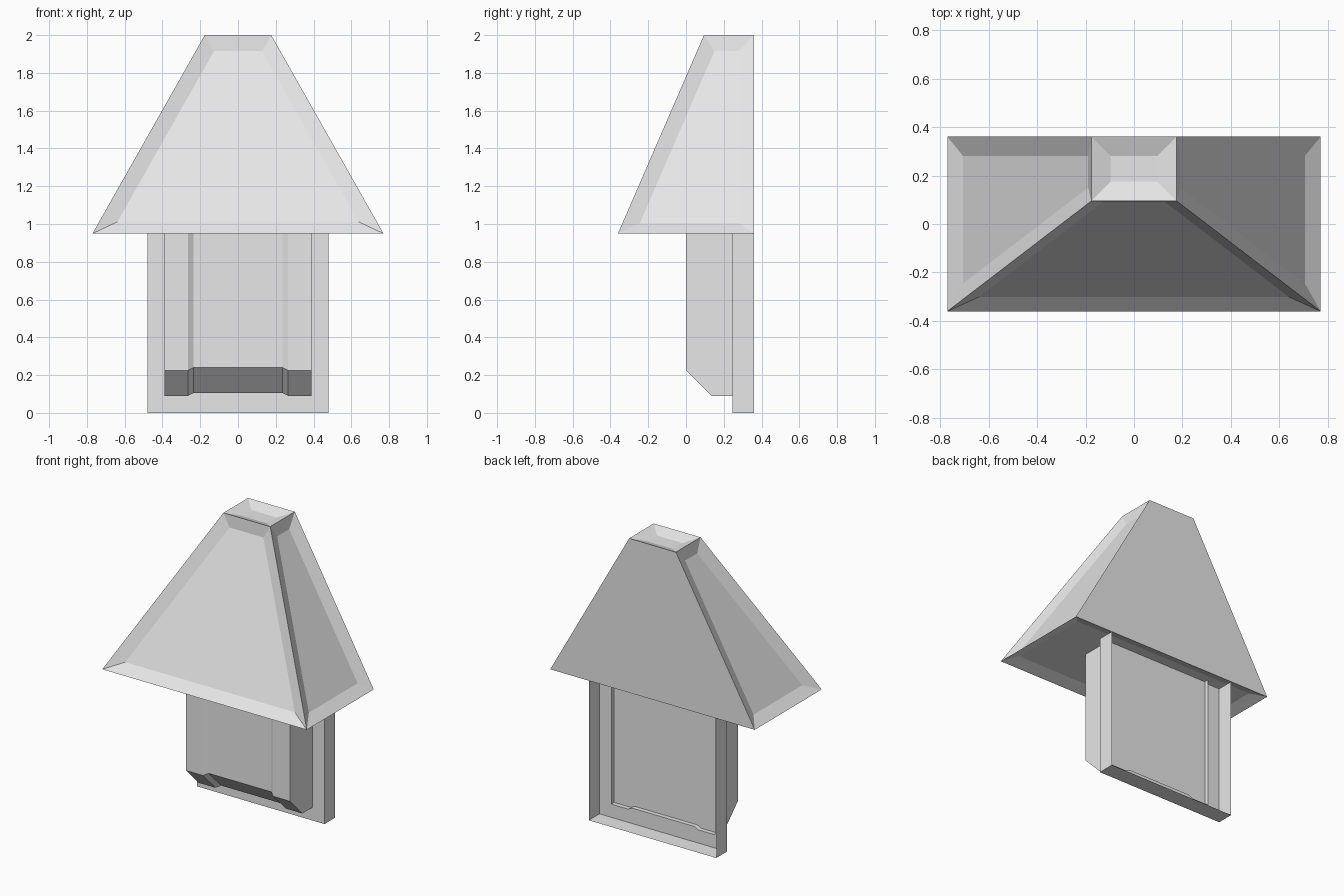
import bpy
import bmesh

cube = bpy.data.objects.get("Cube")
if cube:
    bpy.data.objects.remove(cube, do_unlink=True)

GREY = (0.8, 0.8, 0.8, 1.0)
mat = bpy.data.materials.new("light_grey")
mat.use_nodes = True
mat.diffuse_color = GREY
mat.node_tree.nodes["Principled BSDF"].inputs["Base Color"].default_value = GREY


def finish(bm, name):
    bmesh.ops.remove_doubles(bm, verts=bm.verts, dist=0.0001)
    bmesh.ops.recalc_face_normals(bm, faces=bm.faces)
    mesh = bpy.data.meshes.new(name)
    bm.to_mesh(mesh)
    bm.free()
    mesh.materials.append(mat)
    obj = bpy.data.objects.new(name, mesh)
    bpy.context.collection.objects.link(obj)
    return obj


def face(bm, points):
    return bm.faces.new([bm.verts.new(p) for p in points])


BACK = 0.36      # wall side
FLANGE = 0.245   # front of the mounting plate
TOP = 0.98       # hidden inside the shade

# Shade: half pyramid, shallow framed recess on every side but the back
bm = bmesh.new()


def ring(half, front, z):
    return [(-half, front, z), (half, front, z), (half, BACK, z), (-half, BACK, z)]


low, high = ring(0.77, -0.36, 0.95), ring(0.176, 0.095, 2.0)
face(bm, low)
face(bm, high)
for i in range(4):
    j = (i + 1) % 4
    face(bm, [low[i], low[j], high[j], high[i]])
bmesh.ops.remove_doubles(bm, verts=bm.verts, dist=0.0001)
bmesh.ops.recalc_face_normals(bm, faces=bm.faces)
framed = [f for f in bm.faces if f.normal.y < 0.9]
bmesh.ops.inset_individual(bm, faces=framed, thickness=0.08, depth=-0.03,
                           use_even_offset=True)
finish(bm, "shade")

# Body: bevelled foot, sunken centre panel; profiles are (y, z)
outer = [(FLANGE, 0.09), (0.135, 0.09), (0.0, 0.225), (0.0, TOP)]
inner = [(FLANGE, 0.105), (0.155, 0.105), (0.02, 0.24), (0.02, TOP)]
columns = [(-0.39, outer), (-0.265, outer), (-0.235, inner),
           (0.235, inner), (0.265, outer), (0.39, outer)]
SUNK = 0.215     # recessed rear panel

bm = bmesh.new()
for (xa, pa), (xb, pb) in zip(columns, columns[1:]):
    za, zb = pa[0][1], pb[0][1]
    # front, bevel and underside
    for k in range(3):
        face(bm, [(xa, *pa[k]), (xb, *pb[k]), (xb, *pb[k + 1]), (xa, *pa[k + 1])])
    # top cap
    face(bm, [(xa, pa[3][0], TOP), (xb, pb[3][0], TOP), (xb, SUNK, TOP), (xa, SUNK, TOP)])
    # rear panel and the lip beneath it
    face(bm, [(xa, SUNK, za), (xb, SUNK, zb), (xb, SUNK, TOP), (xa, SUNK, TOP)])
    face(bm, [(xa, FLANGE, za), (xb, FLANGE, zb), (xb, SUNK, zb), (xa, SUNK, za)])
for x in (-0.39, 0.39):
    face(bm, [(x, y, z) for y, z in outer] + [(x, FLANGE, TOP)])
finish(bm, "body")

# Mounting plate: thin open-backed tray around the body
bm = bmesh.new()
W, RIM_TOP = 0.48, 0.95
for s in (-1, 1):
    x = s * W
    face(bm, [(x, FLANGE, 0), (x, BACK, 0), (x, BACK, RIM_TOP), (x, FLANGE, RIM_TOP)])
    face(bm, [(x, FLANGE, 0), (s * 0.39, FLANGE, 0), (s * 0.39, FLANGE, 0.09),
              (s * 0.39, FLANGE, RIM_TOP), (x, FLANGE, RIM_TOP)])
for (xa, pa), (xb, pb) in zip(columns, columns[1:]):
    face(bm, [(xa, FLANGE, 0), (xb, FLANGE, 0),
              (xb, FLANGE, pb[0][1]), (xa, FLANGE, pa[0][1])])
xs = [-W] + [c[0] for c in columns] + [W]
face(bm, [(x, FLANGE, 0) for x in xs] + [(W, BACK, 0), (-W, BACK, 0)])
finish(bm, "mounting_plate")
